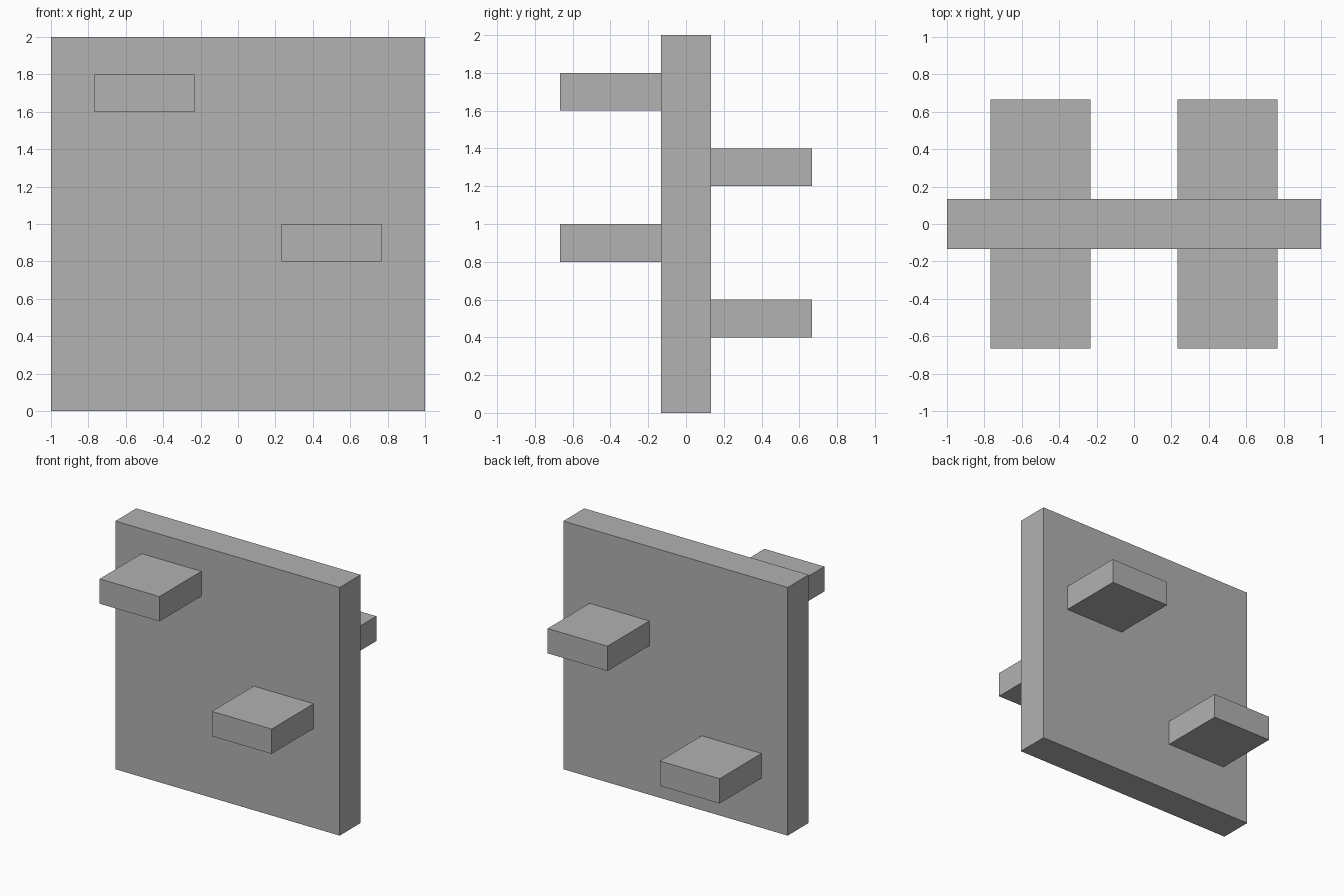
import bpy

cube = bpy.data.objects.get("Cube")
if cube:
    bpy.data.objects.remove(cube, do_unlink=True)

# Single plain grey material
grey = bpy.data.materials.new("plain_grey")
grey.use_nodes = True
color = (0.445, 0.445, 0.445, 1)
grey.diffuse_color = color
grey.node_tree.nodes["Principled BSDF"].inputs["Base Color"].default_value = color


def box(name, center, size):
    bpy.ops.mesh.primitive_cube_add(size=1, location=center)
    obj = bpy.context.object
    obj.name = name
    obj.scale = size
    bpy.ops.object.transform_apply(location=False, rotation=False, scale=True)
    obj.data.materials.append(grey)
    return obj


# Upright square wall
HALF = 0.1333
box("wall", (0, 0, 1), (2, 2 * HALF, 2))

# Square ledges, staggered in height on both faces of the wall
LEDGE = 0.5333
ledges = [
    ("front_upper_ledge", -0.5, -1, 1.7),
    ("front_lower_ledge", 0.5, -1, 0.9),
    ("back_upper_ledge", 0.5, 1, 1.3),
    ("back_lower_ledge", -0.5, 1, 0.5),
]
for name, x, side, z in ledges:
    box(name, (x, side * (HALF + LEDGE / 2), z), (LEDGE, LEDGE, 0.2))
